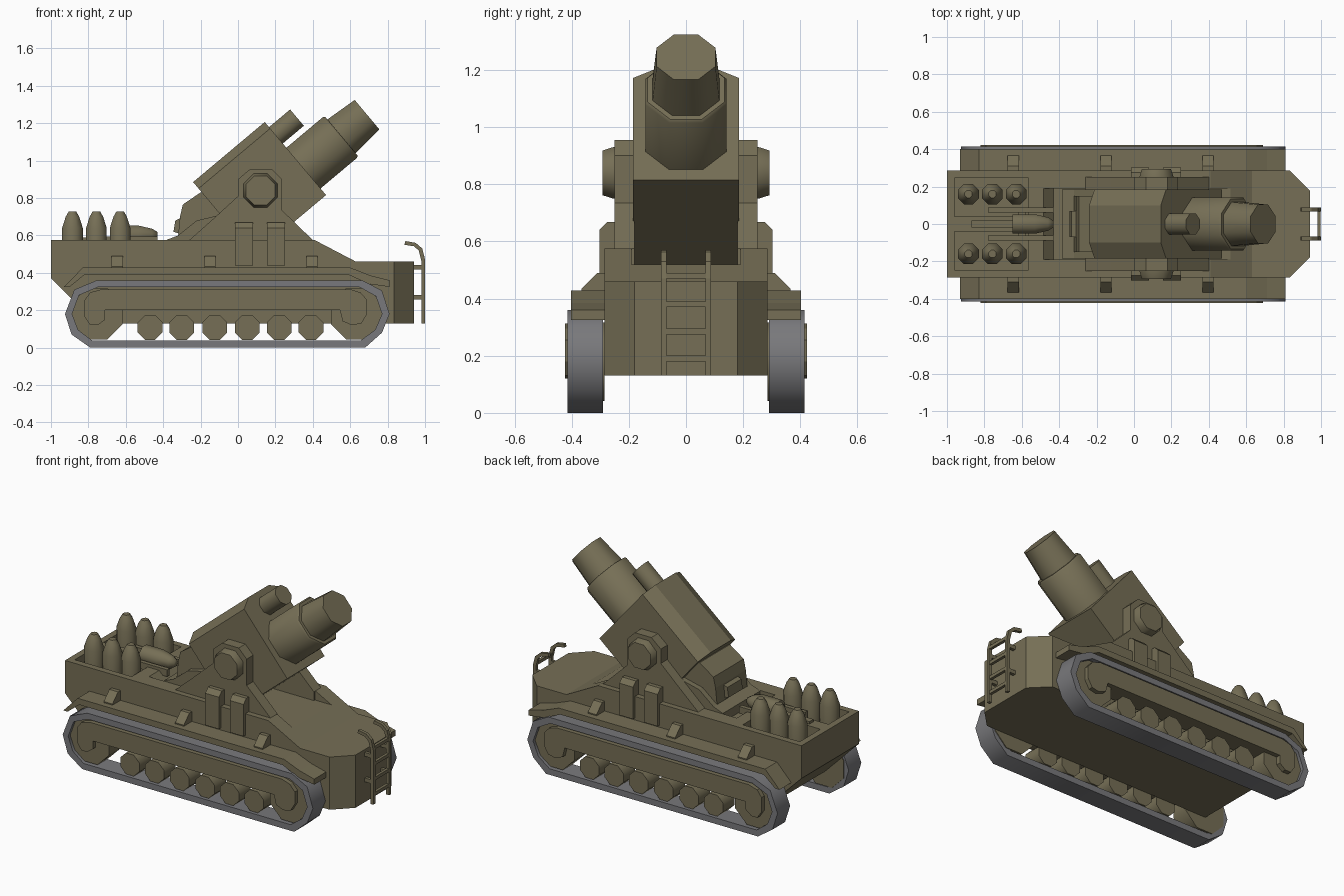
import bpy, bmesh, math
from mathutils import Matrix, Vector

if "Cube" in bpy.data.objects:
    bpy.data.objects.remove(bpy.data.objects["Cube"])


def material(name, rgb):
    m = bpy.data.materials.new(name)
    m.diffuse_color = (*rgb, 1)
    m.use_nodes = True
    m.node_tree.nodes["Principled BSDF"].inputs["Base Color"].default_value = m.diffuse_color
    return m


OLIVE = material("olive_paint", (0.180, 0.158, 0.092))
GREY = material("track_grey", (0.19, 0.19, 0.20))


def finish(name, bm, mat=OLIVE, mirror=False, matrix=None, smooth=0):
    """Turn a bmesh into a named object, optionally mirrored over y."""
    if matrix is not None:
        bm.transform(matrix)
    bmesh.ops.recalc_face_normals(bm, faces=bm.faces)
    me = bpy.data.meshes.new(name)
    bm.to_mesh(me)
    bm.free()
    me.materials.append(mat)
    if smooth:
        me.polygons.foreach_set("use_smooth", [True] * len(me.polygons))
        me.set_sharp_from_angle(angle=math.radians(smooth))
    ob = bpy.data.objects.new(name, me)
    bpy.context.collection.objects.link(ob)
    if mirror:
        mod = ob.modifiers.new("mirror", 'MIRROR')
        mod.use_axis = (False, True, False)
        mod.use_mirror_merge = False
    return ob


def loft(rings):
    bm = bmesh.new()
    loops = [[bm.verts.new(p) for p in r] for r in rings]
    n = len(loops[0])
    for a, b in zip(loops, loops[1:]):
        for i in range(n):
            bm.faces.new((a[i], a[(i + 1) % n], b[(i + 1) % n], b[i]))
    bm.faces.new(loops[0])
    bm.faces.new(loops[-1])
    return bm


def prism(name, pts, a, b, axis='y', **kw):
    """Extrude an outline along y (points are x,z) or along x (points are y,z)."""
    put = (lambda p, t: (p[0], t, p[1])) if axis == 'y' else (lambda p, t: (t, p[0], p[1]))
    return finish(name, loft([[put(p, t) for p in pts] for t in (a, b)]), **kw)


def box(name, x, y, z, **kw):
    return prism(name, [(x[0], z[0]), (x[1], z[0]), (x[1], z[1]), (x[0], z[1])], *y, **kw)


def lathe(name, steps, matrix, n=8, smooth=50, **kw):
    """Polygonal turned part along its local z; steps are (position, flat radius)."""
    k = 1 / math.cos(math.pi / n)
    rings = [[(r * k * math.cos((i + .5) * math.tau / n), r * k * math.sin((i + .5) * math.tau / n), t)
              for i in range(n)] for t, r in steps]
    return finish(name, loft(rings), matrix=matrix, smooth=smooth, **kw)


ALONG_X = Matrix.Rotation(math.pi / 2, 4, 'Y')
ALONG_Y = Matrix.Rotation(-math.pi / 2, 4, 'X')
at = lambda x, y, z: Matrix.Translation((x, y, z))

# hull with chamfered nose
profile = [(-1, .37), (-.76, .13), (.94, .13), (.94, .46), (.63, .46), (.41, .575), (-1, .575)]
bm = loft([[(x, y, z) for x, z in profile] for y in (-.285, .285)])
nose = [e for e in bm.edges if all(v.co.x > .93 for v in e.verts)
        and abs(e.verts[0].co.y - e.verts[1].co.y) < .01]
bmesh.ops.bevel(bm, geom=nose, offset=.105, segments=1, affect='EDGES')
hull = finish("hull", bm)

# recesses: gun trough and two ammunition bays
cutters = [
    prism("trough_cutter", [(-.51, .6), (-.43, .52), (.6, .52), (.6, .6)], -.19, .19),
    box("bay_cutter_left", (-.96, -.565), (.04, .245), (.47, .65)),
    box("bay_cutter_right", (-.96, -.565), (-.245, -.04), (.47, .65)),
]
for c in cutters:
    c.hide_render = True
    c.display_type = 'WIRE'
    mod = hull.modifiers.new(c.name, 'BOOLEAN')
    mod.object, mod.operation, mod.solver = c, 'DIFFERENCE', 'EXACT'

# track belts
outer = [(-.925, .18), (-.875, .31), (-.755, .36), (.665, .36), (.77, .305),
         (.81, .18), (.77, .08), (.68, 0), (-.79, 0), (-.89, .07)]
inner = [(-.887, .18), (-.85, .28), (-.75, .323), (.65, .323), (.737, .275),
         (.77, .18), (.733, .095), (.655, .038), (-.78, .038), (-.855, .095)]
bm = bmesh.new()
loops = [[bm.verts.new((x, y, z)) for x, z in pts]
         for pts, y in ((outer, .29), (outer, .415), (inner, .415), (inner, .29))]
for j in range(4):
    a, b = loops[j], loops[(j + 1) % 4]
    for i in range(10):
        k = (i + 1) % 10
        bm.faces.new((a[i], a[k], b[k], b[i]))
finish("track_belt", bm, mat=GREY, mirror=True, smooth=60)

# running gear
for x in (-.47, -.30, -.125, .05, .22, .39):
    lathe("road_wheel", [(.285, .066), (.40, .066)], at(x, 0, .108) @ ALONG_Y, mirror=True)
for x in (-.755, .635):
    lathe("end_wheel", [(.285, .137), (.395, .137)], at(x, 0, .18) @ ALONG_Y, mirror=True)
prism("suspension_beam", [(-.82, .255), (-.79, .295), (-.73, .312), (.60, .312), (.655, .295), (.69, .255),
                          (.69, .18), (.66, .13), (.61, .12), (.56, .14), (.545, .20), (-.71, .20),
                          (-.71, .15), (-.75, .12), (-.79, .12), (-.82, .165)], .30, .423, mirror=True)

# fenders and their brackets
prism("fender", [(-.93, .325), (-.90, .325), (-.82, .39), (.59, .39), (.70, .34), (.81, .325),
                 (.81, .36), (.71, .385), (.60, .428), (-.83, .428)], .28, .402, mirror=True)
for x in (-.645, -.15, .395):
    prism("fender_bracket", [(.28, .42), (.365, .42), (.365, .435), (.31, .49), (.28, .49)],
          x - .03, x + .03, axis='x', mirror=True)

# carriage side plates, trunnions and side lockers
prism("carriage_plate", [(-.26, .52), (-.26, .575), (-.12, .70), (0, .81), (0, .90), (.065, .955),
                         (.18, .955), (.235, .90), (.235, .735), (.40, .575), (.40, .52)],
      .18, .25, mirror=True)
lathe("trunnion", [(.24, .09), (.255, .09), (.293, .078)], at(.12, 0, .84) @ ALONG_Y, mirror=True)
for x in (-.015, .155):
    prism("side_locker", [(.24, .44), (.303, .44), (.303, .64), (.275, .668), (.24, .668)],
          x, x + .095, axis='x', mirror=True)

# gun, tilted up 40 degrees
GUN = at(-.24, 0, .885) @ Matrix.Rotation(-math.radians(40), 4, 'Y')
prism("gun_housing", [(-.185, -.51), (.185, -.51), (.185, -.045), (.10, 0), (-.10, 0), (-.185, -.045)],
      0, .5, axis='x', matrix=GUN)
lathe("barrel_sleeve", [(.4, .142), (.755, .142), (.765, .134)], GUN @ at(0, 0, -.322) @ ALONG_X)
lathe("barrel_muzzle", [(.7, .122), (.944, .103)], GUN @ at(0, 0, -.322) @ ALONG_X)
lathe("recoil_cylinder", [(.4, .057), (.647, .057)], GUN @ at(0, 0, -.093) @ ALONG_X)

# breech and cradle behind the housing
prism("breech", [(-.20, .83), (-.295, .765), (-.31, .70), (-.32, .60), (-.32, .52), (.05, .52), (.05, .80)],
      -.15, .15)
prism("breech_handle", [(-.29, .70), (-.335, .68), (-.345, .62), (-.29, .60)], -.07, .07)
prism("cradle", [(-.385, .575), (-.32, .60), (-.22, .68), (-.05, .72), (-.05, .52), (-.385, .52)],
      -.185, .185)

# standing shells, loading tray and the shell on it
for x in (-.885, -.757, -.63):
    for y in (-.16, .16):
        lathe("standing_shell", [(.46, .055), (.64, .055), (.70, .036), (.728, .02)], at(x, y, 0), smooth=60)
lathe("loaded_shell", [(-.65, .052), (-.53, .052), (-.46, .036), (-.43, .018)],
      at(0, 0, .60) @ ALONG_X, smooth=60)
box("tray_rail", (-.78, -.43), (.062, .088), (.55, .593), mirror=True)
box("tray_bar", (-.87, -.62), (-.02, .02), (.55, .59))
box("tray_crosspiece", (-.62, -.58), (-.075, .075), (.55, .58))

# front ladder with hooked rails
prism("ladder_rail", [(.98, .13), (1, .13), (1, .47), (.985, .53), (.95, .56), (.895, .57), (.89, .55),
                      (.94, .542), (.966, .52), (.98, .465)], .068, .088, mirror=True)
for z in (.19, .285, .38, .48):
    box("ladder_rung", (.98, .998), (-.07, .07), (z - .01, z + .01))
for z in (.27, .43):
    box("ladder_mount", (.93, .985), (.068, .088), (z - .012, z + .012), mirror=True)
